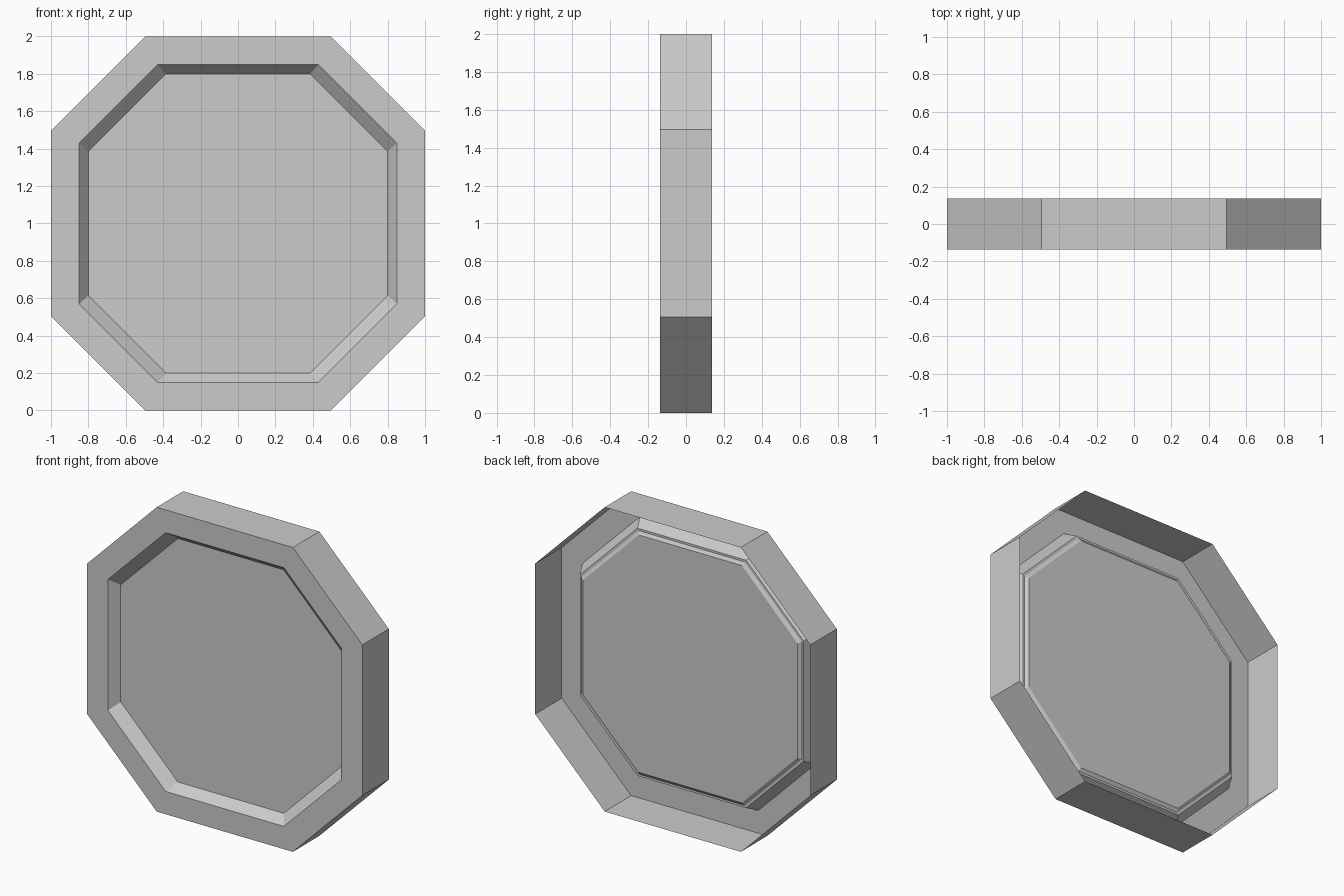
import bpy

if "Cube" in bpy.data.objects:
    bpy.data.objects.remove(bpy.data.objects["Cube"])

DEPTH = 0.1375  # half of the overall depth


def octagon(r, h, y):
    """Eight points counter-clockwise from the front; r = reach, h = half side."""
    pts = [(r, -h), (r, h), (h, r), (-h, r), (-r, h), (-r, -h), (-h, -r), (h, -r)]
    return [(x, y, z + 1.0) for x, z in pts]


def loft(name, rings, cap=False, facing_back=False):
    """Join octagon rings into flat bands, optionally closing the last ring."""
    verts, faces = [], []
    for ring in rings:
        verts += octagon(*ring)
    for k in range(len(rings) - 1):
        for i in range(8):
            j = (i + 1) % 8
            a, b = 8 * k, 8 * k + 8
            faces.append((a + i, a + j, b + j, b + i))
    if cap:
        last = 8 * (len(rings) - 1)
        faces.append(tuple(range(last, last + 8)))
    if facing_back:
        faces = [f[::-1] for f in faces]
    mesh = bpy.data.meshes.new(name)
    mesh.from_pydata(verts, [], faces)
    mesh.update()
    obj = bpy.data.objects.new(name, mesh)
    bpy.context.collection.objects.link(obj)
    return obj


# Outer wall (open at the back), front rim and sloped recess with its panel
loft("frame", [
    (1.0, 0.495, DEPTH),
    (1.0, 0.495, -DEPTH),
    (0.85, 0.43, -DEPTH),
    (0.80, 0.385, -0.075),
], cap=True)

# Stepped rear side of the recessed panel, seen through the open back
loft("rear_panel", [
    (0.85, 0.43, -DEPTH),
    (0.814, 0.395, -0.06),
    (0.80, 0.386, -0.06),
    (0.78, 0.375, -0.045),
], cap=True, facing_back=True)
